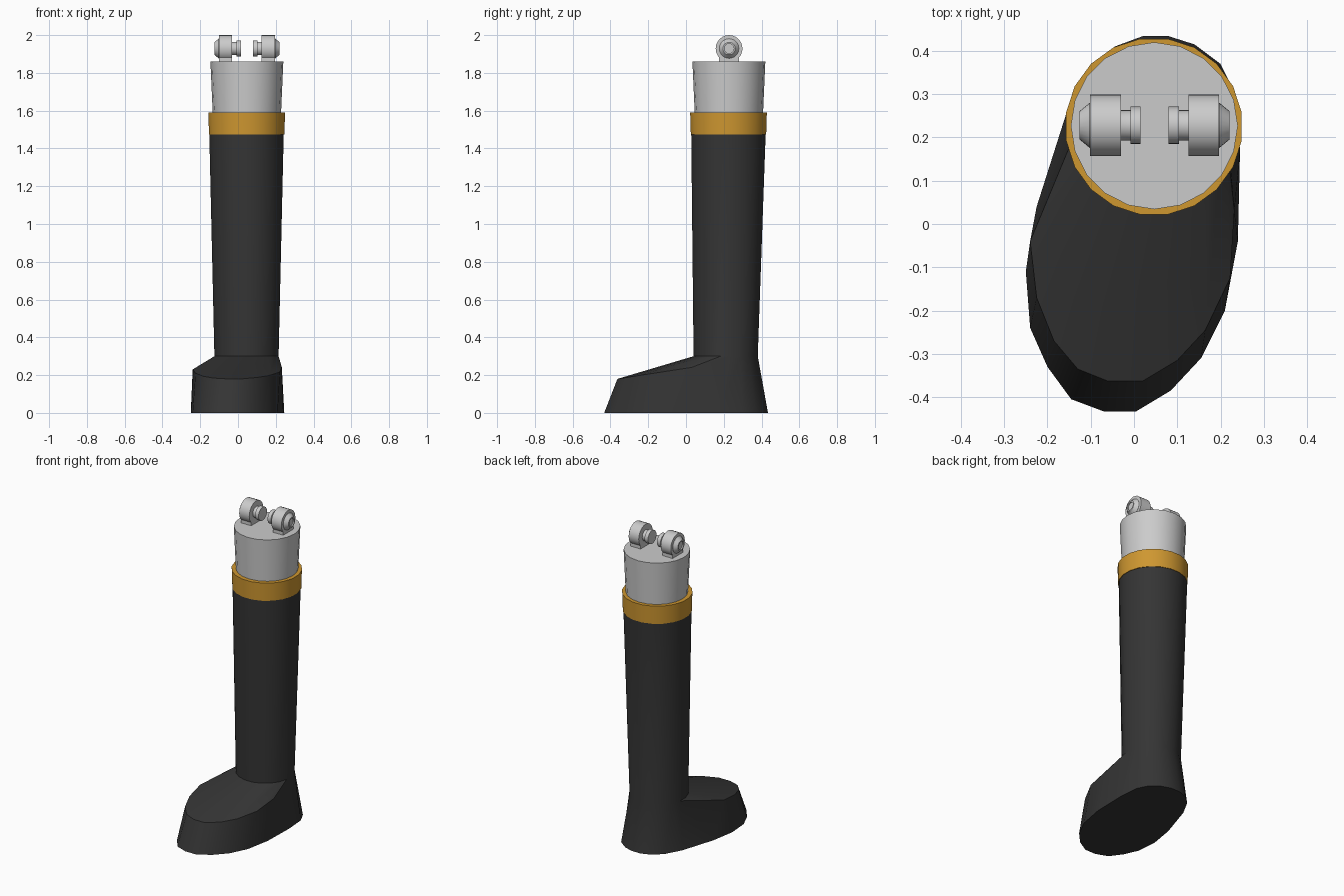
import bpy, bmesh
from math import sin, cos, pi, radians

if "Cube" in bpy.data.objects:
    bpy.data.objects.remove(bpy.data.objects["Cube"])

N = 20


def material(name, col):
    m = bpy.data.materials.new(name)
    m.diffuse_color = (*col, 1)
    m.use_nodes = True
    m.node_tree.nodes["Principled BSDF"].inputs["Base Color"].default_value = m.diffuse_color
    return m


def finish(bm, name, mat=None, angle=30):
    bmesh.ops.recalc_face_normals(bm, faces=bm.faces)
    me = bpy.data.meshes.new(name)
    bm.to_mesh(me)
    bm.free()
    ob = bpy.data.objects.new(name, me)
    bpy.context.collection.objects.link(ob)
    if mat:
        me.materials.append(mat)
    bpy.ops.object.select_all(action='DESELECT')
    ob.select_set(True)
    bpy.context.view_layer.objects.active = ob
    bpy.ops.object.shade_smooth_by_angle(angle=radians(angle))
    return ob


def ring(bm, c, r, n=N, off=0.5, axis='z'):
    vs = []
    for i in range(n):
        a = 2 * pi * (i + off) / n
        u, v = r * cos(a), r * sin(a)
        p = (c[0] + u, c[1] + v, c[2]) if axis == 'z' else (c[0], c[1] + u, c[2] + v)
        vs.append(bm.verts.new(p))
    return vs


def bridge(bm, a, b):
    n = len(a)
    for i in range(n):
        j = (i + 1) % n
        bm.faces.new((a[i], a[j], b[j], b[i]))


def lathe(bm, rings):
    for a, b in zip(rings, rings[1:]):
        bridge(bm, a, b)
    bm.faces.new(rings[0])
    bm.faces.new(rings[-1])


black = material("black_rubber", (0.035, 0.035, 0.035))
gold = material("gold_trim", (0.62, 0.31, 0.03))

# Boot: sole outline, toe-cap outline and shaft share the same vertex count
sole = [(.245, .17), (.235, .30), (.20, .37), (.14, .415), (.08, .434),
        (.02, .434), (-.045, .41), (-.10, .36), (-.155, .26), (-.225, .04),
        (-.25, -.11), (-.24, -.24), (-.20, -.33), (-.145, -.405), (-.07, -.433),
        (.005, -.433), (.085, -.385), (.155, -.31), (.21, -.20), (.24, -.04)]
toe = [(-.24, -.04), (-.225, -.17), (-.185, -.27), (-.13, -.335), (-.06, -.363),
       (.02, -.363), (.10, -.315), (.165, -.245), (.222, -.125), (.232, .03)]
bm = bmesh.new()
base = [bm.verts.new((x, y, 0)) for x, y in sole]
cap = [bm.verts.new((x, y, .18 + .155 * (y + .363))) for x, y in toe]
ankle = ring(bm, (.045, .21, .30), .172)
top = ring(bm, (.045, .225, 1.50), .200)
bridge(bm, ankle, top)
bm.faces.new(top)
bm.faces.new(base)
for i in range(9):                       # heel
    bm.faces.new((base[i], base[i + 1], ankle[i + 1], ankle[i]))
for i in range(9):                       # toe sides and instep
    k = i + 10
    bm.faces.new((base[k], base[k + 1], cap[i + 1], cap[i]))
    bm.faces.new((cap[i], cap[i + 1], ankle[k + 1], ankle[k]))
for b, m, e in ((9, 10, 0), (0, 19, 9)):  # sides between heel and toe
    bm.faces.new((base[b], base[m], cap[e], ankle[b]))
    bm.faces.new((ankle[b], cap[e], ankle[m]))
finish(bm, "boot", black)

# Gold cuff
bm = bmesh.new()
prof = [(.178, 1.475), (.202, 1.475), (.2055, 1.59), (.178, 1.59)]
rs = [ring(bm, (.046, .225, z), r) for r, z in prof]
for i in range(4):
    bridge(bm, rs[i], rs[(i + 1) % 4])
finish(bm, "cuff", gold)

# Tapered metal socket
bm = bmesh.new()
lathe(bm, [ring(bm, (.047, .227, z), r, off=0) for r, z in ((.177, 1.5), (.181, 1.59), (.193, 1.86))])
finish(bm, "socket")

# Two mirrored hinge lugs: eye, stem and stepped pin
CX, CY, CZ = .0475, .228, 1.929
for side, s in (("left", -1), ("right", 1)):
    def x(d):
        return CX + s * d
    bm = bmesh.new()
    lathe(bm, [ring(bm, (x(d), CY, CZ), .071, 24, 0, 'x') for d in (.078, .149)])
    finish(bm, side + "_hinge_eye")
    bm = bmesh.new()
    bmesh.ops.create_cube(bm, size=1)
    for v in bm.verts:
        v.co = (x(.1135) + v.co.x * .071, CY + v.co.y * .104, 1.88 + v.co.z * .07)
    finish(bm, side + "_hinge_stem")
    bm = bmesh.new()
    pin = [(.032, .043), (.056, .043), (.056, .035), (.085, .035), (.14, .052), (.15, .052), (.173, .033),
           (.173, .025), (.165, .025)]
    lathe(bm, [ring(bm, (x(d), CY, CZ), r, 24, 0, 'x') for d, r in pin])
    finish(bm, side + "_hinge_pin")
